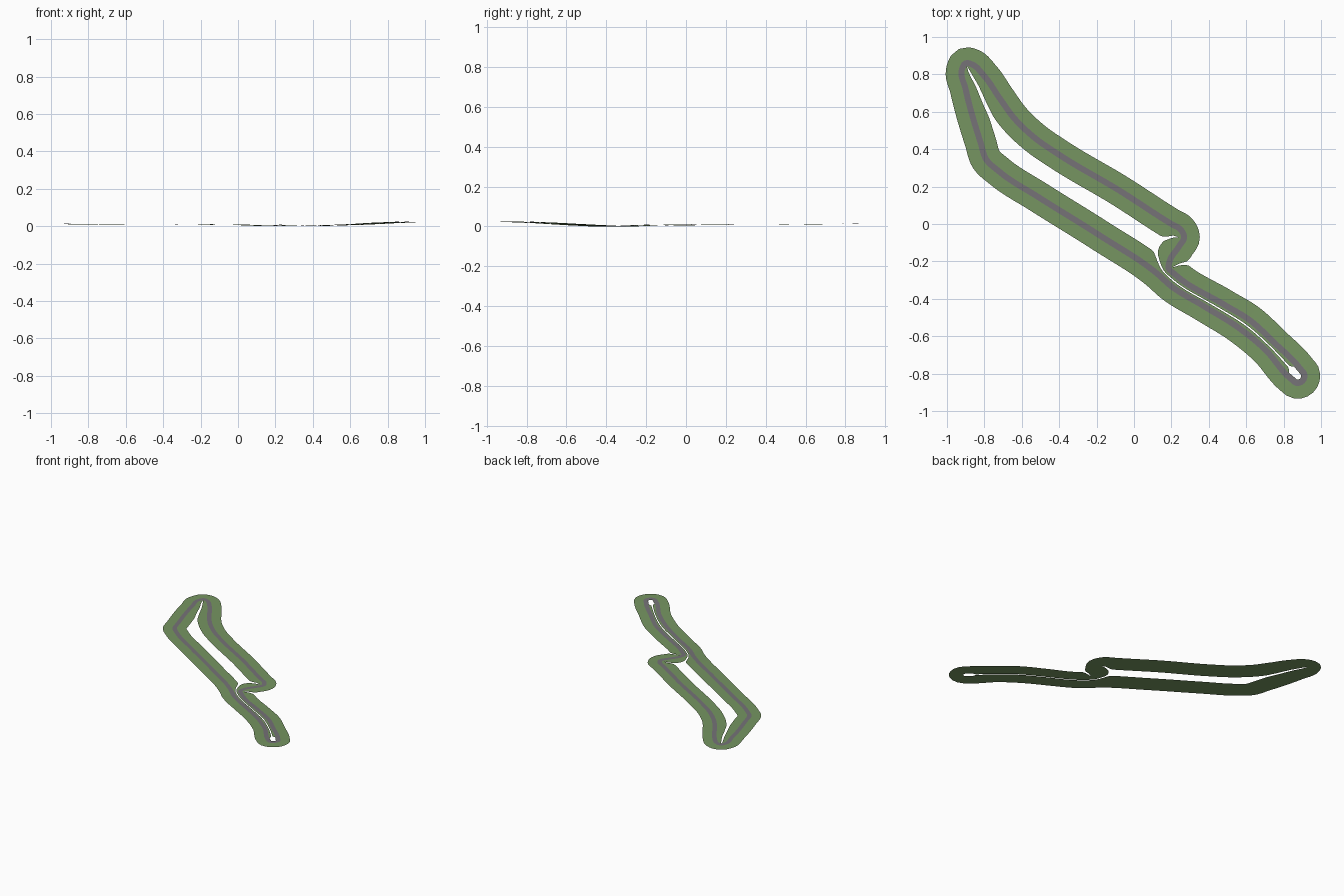
import bpy
from mathutils import Vector
from mathutils.geometry import interpolate_bezier

if "Cube" in bpy.data.objects:
    bpy.data.objects.remove(bpy.data.objects["Cube"])

ROAD_HALF, VERGE_HALF = 0.016, 0.084

# Centre line of the circuit, clockwise seen from above
PATH = [(-.92, .825), (-.90, .86), (-.87, .855), (-.80, .79), (-.72, .675), (-.64, .565),
        (-.53, .46), (-.40, .37), (-.08, .18), (.20, 0), (.25, -.03), (.268, -.07),
        (.24, -.12), (.19, -.20), (.185, -.235), (.22, -.27), (.48, -.43), (.62, -.515),
        (.75, -.635), (.885, -.77), (.912, -.81), (.90, -.84), (.87, -.85), (.842, -.83),
        (.70, -.67), (.56, -.555), (.375, -.44), (.19, -.325), (.135, -.275),
        (-.185, -.06), (-.505, .14), (-.72, .28), (-.79, .345), (-.82, .435), (-.90, .72)]

# Height along the diagonal (x - y) / 2
HEIGHT = [(-1, .013), (-.2, .010), (.1, .008), (.25, .002), (.36, .001),
          (.55, .008), (.72, .017), (.88, .025), (1, .026)]


def height(p):
    t = (p.x - p.y) / 2
    for (a, za), (b, zb) in zip(HEIGHT, HEIGHT[1:]):
        if t <= b:
            return za + (zb - za) * (t - a) / (b - a)
    return HEIGHT[-1][1]


def smooth_loop(points, step=0.012):
    """Closed smooth curve through the points, sampled at an even step."""
    pts = [Vector((x, y, 0)) for x, y in points]
    n, out = len(pts), []
    tangents = []
    for i in range(n):
        a, b = pts[i] - pts[i - 1], pts[(i + 1) % n] - pts[i]
        la, lb = a.length, b.length
        tangents.append((a / la * lb + b / lb * la).normalized())
    for i in range(n):
        j = (i + 1) % n
        d = (pts[j] - pts[i]).length
        k = max(3, round(d / step))
        out += interpolate_bezier(pts[i], pts[i] + tangents[i] * d / 3,
                                  pts[j] - tangents[j] * d / 3, pts[j], k + 1)[:-1]
    return out


line = smooth_loop(PATH)
N = len(line)
rights = []
for i in range(N):
    t = (line[(i + 1) % N] - line[i - 1]).normalized()
    rights.append(Vector((t.y, -t.x, 0)))


def clear_width(i, side):
    """Widest verge that does not run into another stretch of the circuit."""
    p, n, w = line[i], rights[i] * side, VERGE_HALF
    for q in line:
        d = q - p
        along = n.dot(d)
        if along > 1e-5:
            w = min(w, max(d.length_squared / (2 * along) * 0.88, 0.012))
    if side > 0 and (p.x - p.y) / 2 > 0.81:
        w = min(w, 0.018)
    return w


def strip(name, left, right, lift, colour):
    verts, faces = [], []
    for i, p in enumerate(line):
        z = height(p) + lift
        for off in (-left[i], right[i]):
            v = p + rights[i] * off
            verts.append((v.x, v.y, z))
        a, b = 2 * i, 2 * ((i + 1) % N)
        faces.append((a, a + 1, b + 1, b))
    me = bpy.data.meshes.new(name)
    me.from_pydata(verts, [], faces)
    ob = bpy.data.objects.new(name, me)
    bpy.context.collection.objects.link(ob)
    mat = bpy.data.materials.new(name + "_colour")
    mat.diffuse_color = colour
    mat.use_nodes = True
    mat.node_tree.nodes["Principled BSDF"].inputs["Base Color"].default_value = mat.diffuse_color
    me.materials.append(mat)
    for f in me.polygons:
        f.use_smooth = True
    return ob


def limit(widths):
    """Soften sudden width changes by averaging neighbours without growing."""
    return [min(w, (widths[i - 1] + w + widths[(i + 1) % N]) / 3) for i, w in enumerate(widths)]


# Grass verge, narrowed where stretches meet
outer = limit([clear_width(i, -1) for i in range(N)])
inner = limit([clear_width(i, 1) for i in range(N)])
strip("grass_verge", outer, inner, -0.001, (0.18, 0.30, 0.12, 1))

# Asphalt road on top
strip("road", [ROAD_HALF] * N, [ROAD_HALF] * N, 0.0008, (0.18, 0.17, 0.185, 1))
